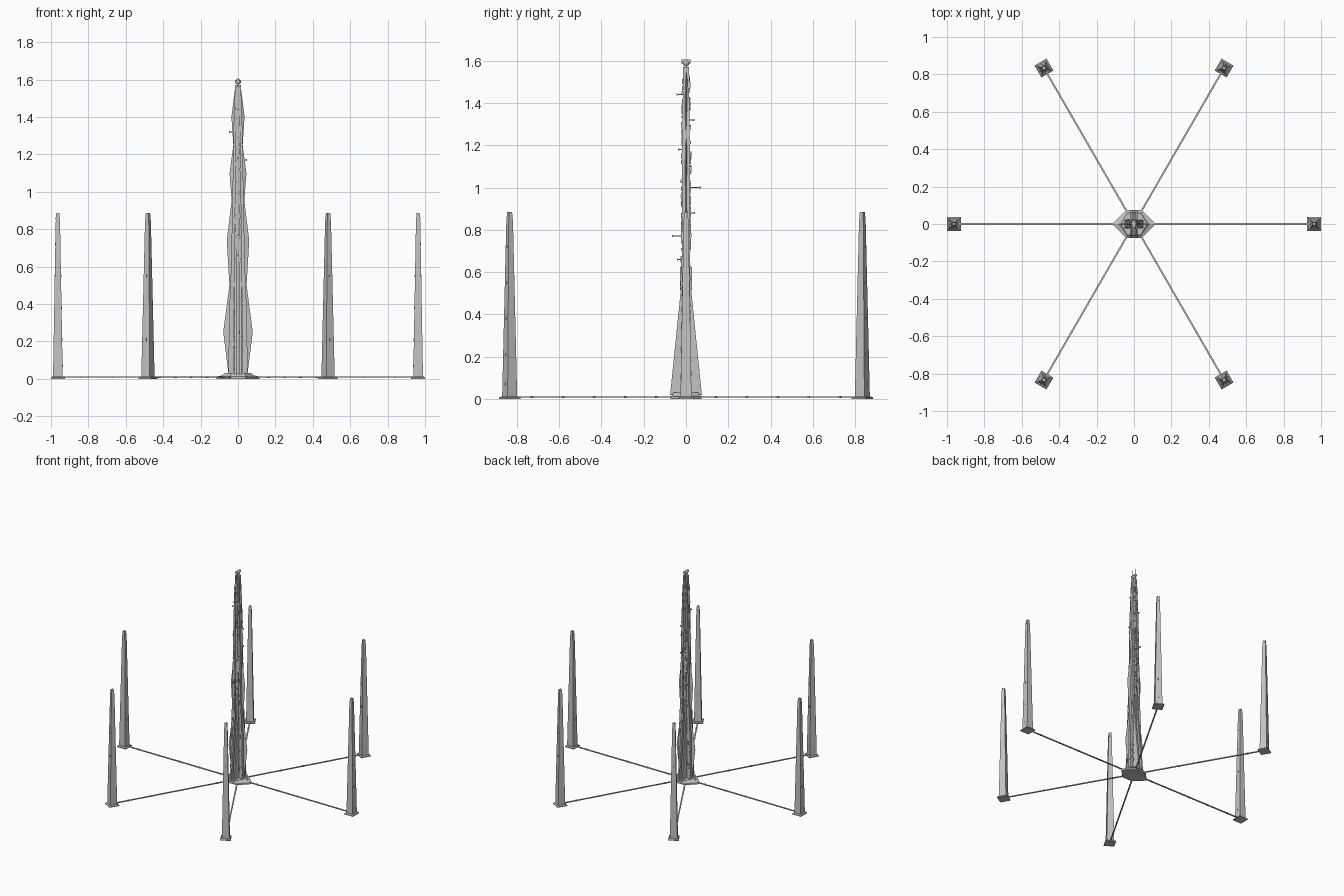
import bpy, bmesh, math, random
from mathutils import Matrix, Vector

if "Cube" in bpy.data.objects:
    bpy.data.objects.remove(bpy.data.objects["Cube"], do_unlink=True)
random.seed(4)

GREY = bpy.data.materials.new("light grey")
GREY.use_nodes = True
GREY.diffuse_color = (.55, .55, .55, 1)
GREY.node_tree.nodes["Principled BSDF"].inputs["Base Color"].default_value = (.55, .55, .55, 1)


def finish(name, bm, matrix=None):
    bmesh.ops.recalc_face_normals(bm, faces=bm.faces)
    if matrix:
        bm.transform(matrix)
    mesh = bpy.data.meshes.new(name)
    bm.to_mesh(mesh)
    bm.free()
    mesh.materials.append(GREY)
    ob = bpy.data.objects.new(name, mesh)
    bpy.context.collection.objects.link(ob)


def add_loft(bm, sections):
    """Join (height, outline) sections into a closed solid."""
    rings = [[bm.verts.new((x, y, z)) for x, y in pts] for z, pts in sections]
    n = len(rings[0])
    for a, b in zip(rings, rings[1:]):
        for i in range(n):
            j = (i + 1) % n
            bm.faces.new((a[i], a[j], b[j], b[i]))
    bm.faces.new(rings[0][::-1])
    bm.faces.new(rings[-1])


def loft(name, sections, matrix=None):
    bm = bmesh.new()
    add_loft(bm, sections)
    finish(name, bm, matrix)


def add_box(bm, center, size):
    bmesh.ops.create_cube(bm, size=1, matrix=Matrix.Translation(center) @ Matrix.Diagonal((*size, 1)))


def rect(x, y, cy=0, cx=0):
    return [(cx - x, cy - y), (cx + x, cy - y), (cx + x, cy + y), (cx - x, cy + y)]


def hexa(x, flat, y):
    return [(x, 0), (flat, y), (-flat, y), (-x, 0), (-flat, -y), (flat, -y)]


def interp(profile, z):
    for (z0, w0), (z1, w1) in zip(profile, profile[1:]):
        if z0 <= z <= z1:
            return w0 + (w1 - w0) * (z - z0) / (z1 - z0)
    return profile[-1][1]


# Six outer towers with plinths, small fittings and ground lines
taper = [(.01, .026), (.3, .021), (.84, .0115), (.885, .0085)]
for k in range(6):
    turn = Matrix.Rotation(math.radians(60 * k), 4, "Z")
    place = turn @ Matrix.Translation((0.963, 0, 0))
    loft(f"tower_plinth_{k}", [(0, rect(.037, .037)), (.006, rect(.037, .037)),
                               (.012, rect(.03, .03))], place)
    loft(f"outer_tower_{k}", [(z, rect(w, w)) for z, w in taper], place)
    bm = bmesh.new()
    for z in (.07, .21, .38, .55, .72, .855):
        w = interp(taper, z)
        for s in (-1, 1):
            add_box(bm, (s * w, 0, z), (.003, .006, .014))
    finish(f"tower_fittings_{k}", bm, place)
    bm = bmesh.new()
    add_box(bm, (.5, 0, .009), (.87, .009, .006))
    for i in range(5):
        add_box(bm, (.16 + i * .17, 0, .009), (.01, .011, .008))
    finish(f"ground_line_{k}", bm, turn)

# Stepped base of the central spire
loft("spire_base", [(0, hexa(.115, .042, .074)), (.012, hexa(.115, .042, .074)),
                    (.018, hexa(.085, .038, .065)), (.03, hexa(.07, .035, .06))])

# Thin side fins: faceted swellings that shrink upward
swell = [(.02, .05), (.25, .079), (.5, .046), (.74, .06), (.95, .034), (1.1, .045),
         (1.25, .025), (1.4, .035), (1.56, .015)]
loft("spire_fins", [(z, hexa(w, .01, .009)) for z, w in swell])

# Three upright columns, the middle one set slightly back
core = [(.02, .052), (.32, .05), (.6, .038), (1.0, .03), (1.3, .025), (1.57, .016)]
depth = [(0, .02), (1.2, .019), (1.57, .013)]
loft("middle_column", [(z, rect(w * .3, interp(depth, z) * .85)) for z, w in core])
for side, sx in (("left", 1), ("right", -1)):
    bm = bmesh.new()
    for z0, z1 in zip(core, core[1:]):
        add_loft(bm, [(z, rect(w * .25, interp(depth, z), 0, sx * w * .72)) for z, w in (z0, z1)])
    finish(f"{side}_column", bm)

# Sloping buttresses in front and behind, in pairs
bm = bmesh.new()
for sy in (-1, 1):
    for sx in (-1, 1):
        add_loft(bm, [(.02, rect(.006, .029, sy * .046, sx * .013)),
                      (.52, rect(.006, .006, sy * .018, sx * .013))])
finish("buttresses", bm)

# Collar above the buttresses
bm = bmesh.new()
for sx in (-1, 1):
    for sy in (-1, 1):
        add_box(bm, (sx * .014, sy * .022, .57), (.012, .014, .11))
finish("collar_blocks", bm)

# Horizontal bands tying the columns together
bm = bmesh.new()
for i in range(26):
    z = .05 + i * .059
    add_box(bm, (0, 0, z), (interp(core, z) * 1.96, interp(depth, z) * 2.08, .006))
finish("spire_bands", bm)

# Scattered equipment boxes
bm = bmesh.new()
for i in range(150):
    z = random.uniform(.1, 1.52)
    w = interp(core, z)
    y = random.choice((-1, 1)) * interp(depth, z)
    add_box(bm, (random.uniform(-.9, .9) * w, y, z),
            (random.uniform(.004, .01), random.uniform(.005, .012), random.uniform(.006, .035)))
finish("equipment_boxes", bm)

# Booms that stick out, each ending in a small block
bm = bmesh.new()
for axis, reach, z in (("y", .068, 1.0), ("y", -.064, .77), ("y", -.04, .66), ("y", -.041, 1.44),
                       ("y", .037, 1.32), ("y", .04, .88), ("y", -.035, 1.18),
                       ("x", -.045, 1.32), ("x", .046, 1.17), ("x", -.046, .66)):
    d = Vector((1, 0, 0)) if axis == "x" else Vector((0, 1, 0))
    add_box(bm, d * reach / 2 + Vector((0, 0, z)), Vector((.004, .004, .004)) + d * abs(reach))
    add_box(bm, d * reach + Vector((0, 0, z)), (.006, .006, .01))
finish("booms", bm)

# Cap: a round head with a cross drum
bm = bmesh.new()
bmesh.ops.create_uvsphere(bm, u_segments=12, v_segments=8, radius=.016,
                          matrix=Matrix.Translation((0, 0, 1.588)))
bmesh.ops.create_cone(bm, cap_ends=True, segments=12, radius1=.01, radius2=.01, depth=.044,
                      matrix=Matrix.Translation((0, 0, 1.596)) @ Matrix.Rotation(math.pi / 2, 4, "X"))
finish("spire_cap", bm)

# Hair-thin aerials on the cap
bm = bmesh.new()
for s in (-1, 1):
    add_box(bm, (0, s * .019, 1.625), (.001, .001, .05))
finish("aerials", bm)
